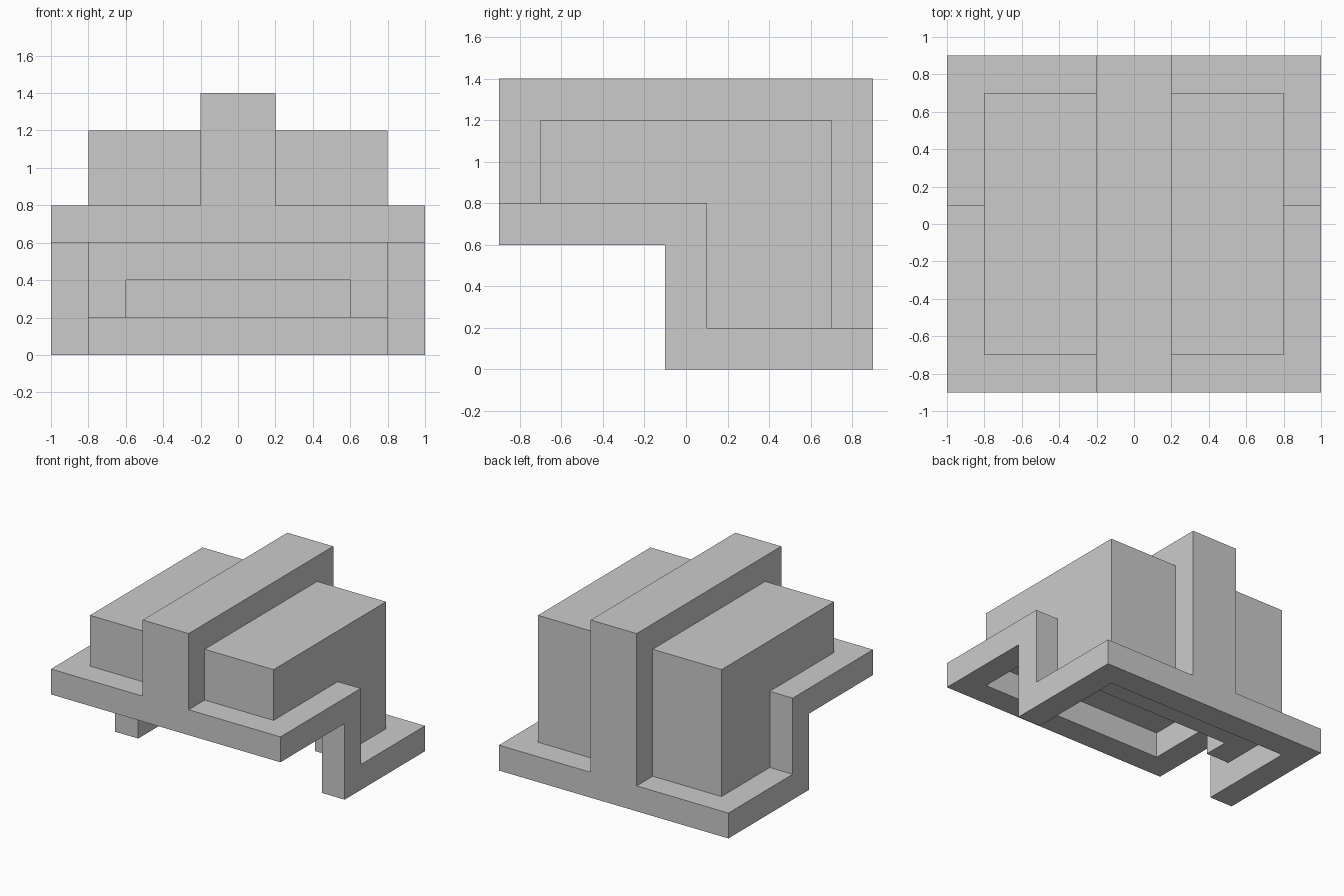
import bpy, bmesh

if "Cube" in bpy.data.objects:
    bpy.data.objects.remove(bpy.data.objects["Cube"])


def extrude_x(name, profile, half_width):
    """Solid from a (y, z) profile, spanning -half_width..half_width in x."""
    bm = bmesh.new()
    face = bm.faces.new([bm.verts.new((-half_width, y, z)) for y, z in profile])
    grown = bmesh.ops.extrude_face_region(bm, geom=[face])["geom"]
    moved = [v for v in grown if isinstance(v, bmesh.types.BMVert)]
    bmesh.ops.translate(bm, verts=moved, vec=(2 * half_width, 0, 0))
    bmesh.ops.recalc_face_normals(bm, faces=bm.faces)
    mesh = bpy.data.meshes.new(name)
    bm.to_mesh(mesh)
    bm.free()
    obj = bpy.data.objects.new(name, mesh)
    bpy.context.collection.objects.link(obj)
    return obj


def rect(y0, y1, z0, z1):
    return [(y0, z0), (y1, z0), (y1, z1), (y0, z1)]


def combine(obj, tool, operation):
    """Apply a boolean and discard the tool object."""
    mod = obj.modifiers.new(operation, 'BOOLEAN')
    mod.operation, mod.solver, mod.object = operation, 'EXACT', tool
    bpy.context.view_layer.objects.active = obj
    bpy.ops.object.modifier_apply(modifier=mod.name)
    bpy.data.objects.remove(tool)


# Stepped flange with a large rectangular opening through it
flange = extrude_x("stepped_flange", [
    (-0.9, 0.6), (-0.1, 0.6), (-0.1, 0), (0.9, 0),
    (0.9, 0.2), (0.1, 0.2), (0.1, 0.8), (-0.9, 0.8)], 1.0)
combine(flange, extrude_x("opening_cutter", rect(-0.7, 0.7, -1, 2), 0.8), 'DIFFERENCE')

# Stepped block above the opening
body = extrude_x("stepped_block", [
    (-0.7, 0.8), (0.1, 0.8), (0.1, 0.2), (0.7, 0.2),
    (0.7, 1.2), (-0.7, 1.2)], 0.8)

# Notch in the lower front edge of the block
combine(body, extrude_x("notch_cutter", rect(0, 0.3, 0.1, 0.4), 0.6), 'DIFFERENCE')

# Central rib wrapping over the block
rib = extrude_x("central_rib", [
    (-0.9, 0.8), (-0.7, 0.8), (-0.5, 1.0), (0.5, 1.0), (0.5, 0.5),
    (0.7, 0.2), (0.9, 0.2), (0.9, 1.4), (-0.9, 1.4)], 0.2)
combine(body, rib, 'UNION')
body.name = "block_with_rib"
